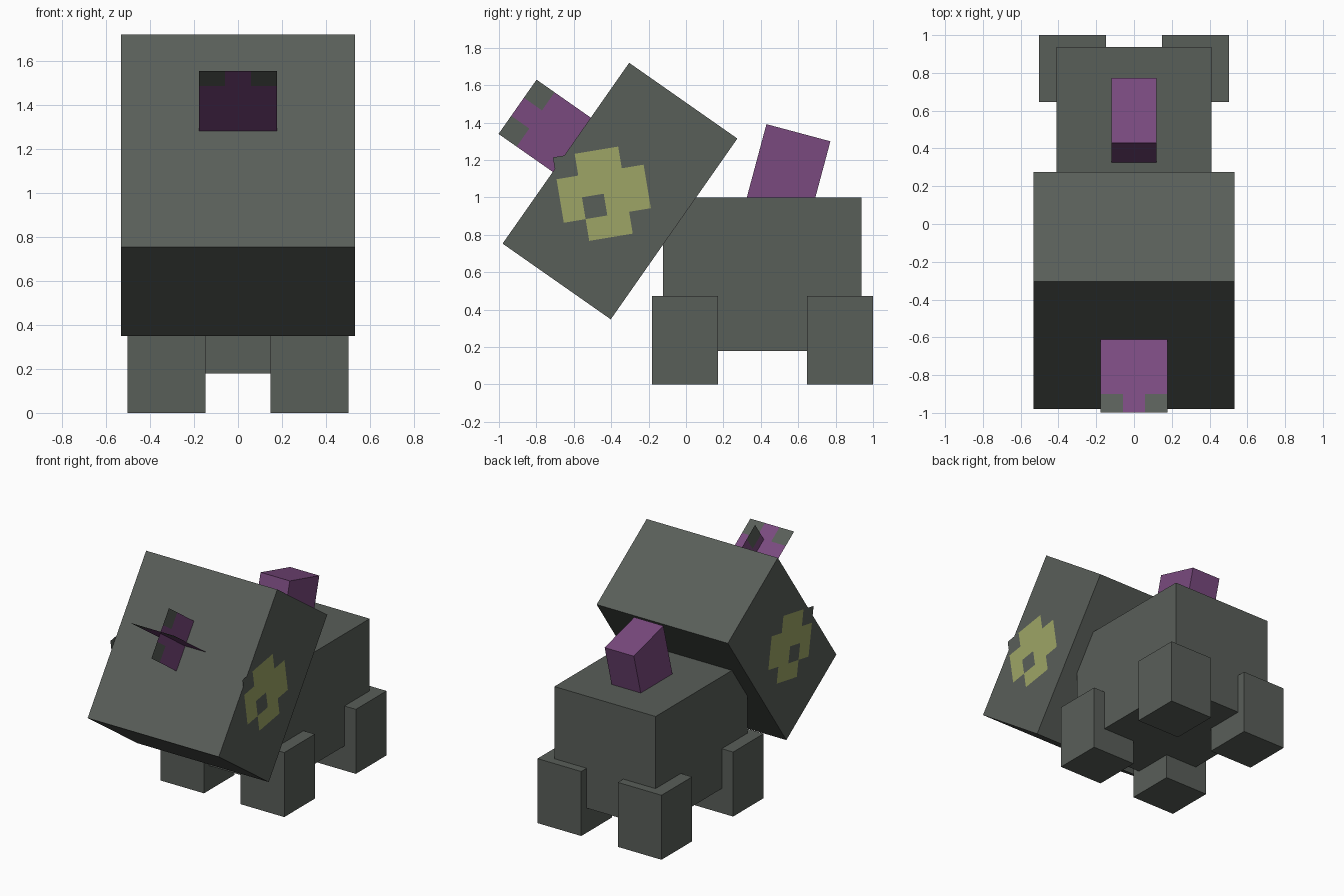
import bpy
import bmesh
from math import radians
from mathutils import Matrix, Vector

cube = bpy.data.objects.get("Cube")
if cube:
    bpy.data.objects.remove(cube, do_unlink=True)

PX = 0.118  # size of one pattern square


def material(name, rgb):
    linear = [((c / 255 + 0.055) / 1.055) ** 2.4 for c in rgb]
    mat = bpy.data.materials.new(name)
    mat.use_nodes = True
    mat.diffuse_color = (*linear, 1)
    bsdf = mat.node_tree.nodes["Principled BSDF"]
    bsdf.inputs["Base Color"].default_value = (*linear, 1)
    bsdf.inputs["Roughness"].default_value = 0.9
    return mat


GREY = material("stone grey", (89, 94, 89))
PURPLE = material("plum purple", (122, 74, 127))
YELLOW = material("olive yellow", (157, 165, 102))


def finish(name, bm, mats):
    mesh = bpy.data.meshes.new(name)
    bm.to_mesh(mesh)
    bm.free()
    for mat in mats:
        mesh.materials.append(mat)
    obj = bpy.data.objects.new(name, mesh)
    bpy.context.collection.objects.link(obj)
    return obj


def box(name, center, size, mat, tilt=0):
    bm = bmesh.new()
    bmesh.ops.create_cube(bm, size=1)
    bm.transform(Matrix.Diagonal((*size, 1)))
    obj = finish(name, bm, [mat])
    obj.matrix_world = Matrix.Translation(center) @ Matrix.Rotation(radians(tilt), 4, 'X')
    return obj


def plate(name, cols, rows, mats, is_grey, matrix, flip=False):
    """Thin sheet of squares; is_grey(u, v) picks the grey ones, u and v in squares from the middle."""
    bm = bmesh.new()
    bmesh.ops.create_grid(bm, x_segments=cols, y_segments=rows, size=0.5)
    bm.transform(Matrix.Diagonal((cols, rows, 1, 1)))
    for face in bm.faces:
        c = face.calc_center_median()
        face.material_index = 1 if is_grey(c.x, c.y) else 0
    bm.transform(Matrix.Scale(PX, 4))
    if flip:
        bmesh.ops.reverse_faces(bm, faces=bm.faces[:])
    obj = finish(name, bm, mats)
    obj.matrix_world = matrix
    return obj


def axes(u, v, w):
    return Matrix((u, v, w)).transposed().to_4x4()


X, Y, Z = Vector((1, 0, 0)), Vector((0, 1, 0)), Vector((0, 0, 1))

# Body and legs
box("body", (0, 0.407, 0.59), (0.82, 1.06, 0.82), GREY)
for side, sx in (("left", 1), ("right", -1)):
    for end, y in (("front", -0.005), ("back", 0.823)):
        box(f"{end}_{side}_leg", (sx * 0.325, y, 0.236), (0.354, 0.354, 0.472), GREY)

# Back crest, leaning backwards
box("back_crest", (0, 0.54, 1.118), (0.236, 0.354, 0.472), PURPLE, -15)

# Head, tipped backwards
head_center = Vector((0, -0.353, 1.034))
head_depth = 0.706
box("head", head_center, (1.062, head_depth, 1.18), GREY, -35)
head_frame = Matrix.Translation(head_center) @ Matrix.Rotation(radians(-35), 4, 'X')


# Crossed horn plates with grey outer corners
def horn_tips(u, v):
    return v > 1 and abs(u) > 0.5


face_y = -head_depth / 2
for name, across, normal, shift in (("horn_flat_plate", X, -Z, 2), ("horn_upright_plate", Z, X, 1)):
    place = Matrix.Translation((0, face_y - shift * PX, 0.055))
    plate(name, 3, 4, [PURPLE, GREY], horn_tips,
          head_frame @ place @ axes(across, -Y, normal))


# Eye plates: grey corners and a grey pupil
def eye_grey(u, v):
    corner = abs(u) > 1 and abs(v) > 1
    pupil = -1 < u < 0 and -1 < v < 0
    return corner or pupil


for side, sx in (("left", 1), ("right", -1)):
    place = Matrix.Translation((sx * 0.535, -0.44, 1.02)) @ Matrix.Rotation(radians(9.5), 4, 'X')
    plate(f"{side}_eye", 4, 4, [YELLOW, GREY], eye_grey, place @ axes(Y, Z, X), sx < 0)
